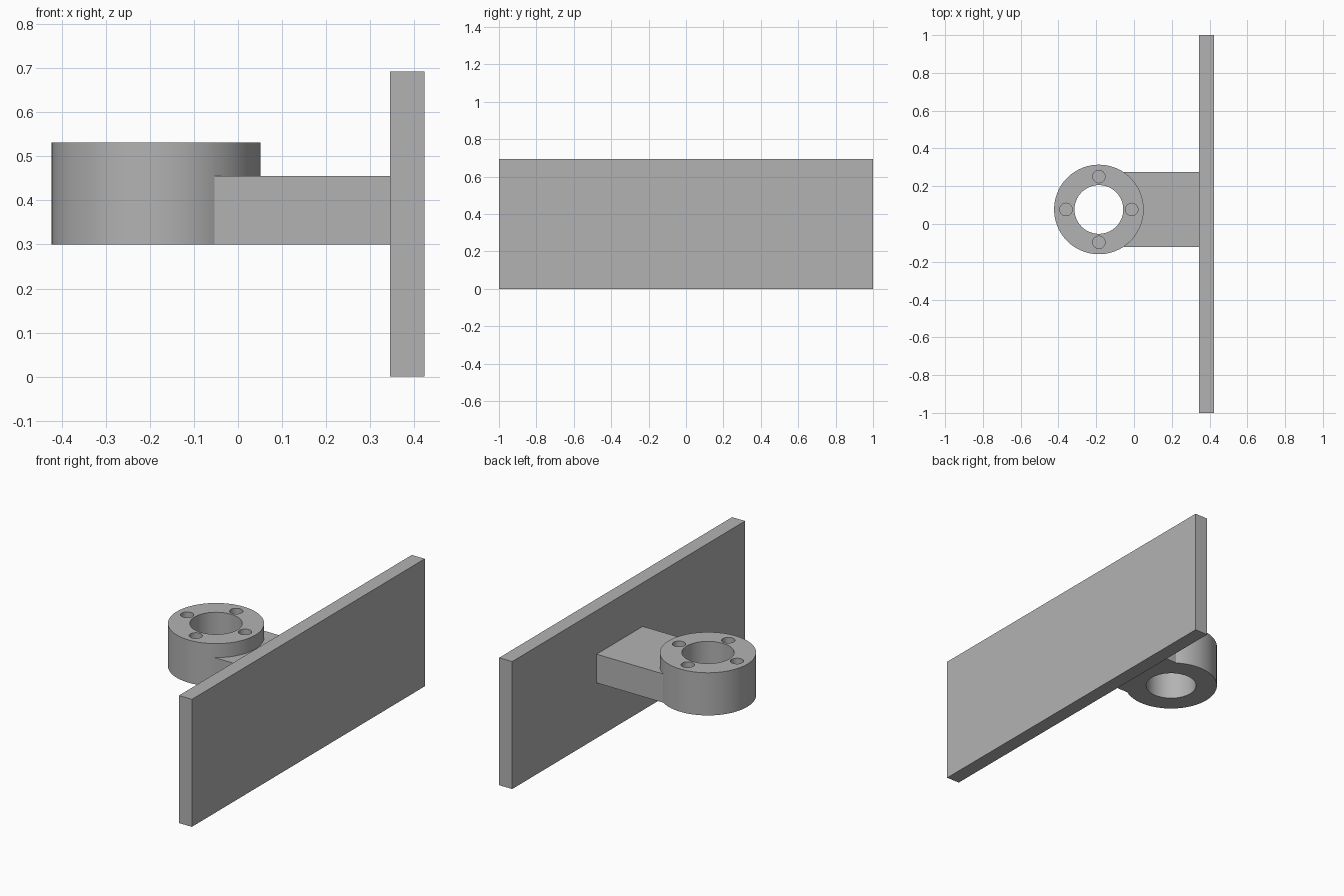
import bpy
import math

# Remove the default cube
cube = bpy.data.objects.get("Cube")
if cube:
    bpy.data.objects.remove(cube, do_unlink=True)

# Single grey material
GREY = (0.45, 0.45, 0.45, 1)
grey = bpy.data.materials.new("plain_grey")
grey.use_nodes = True
grey.diffuse_color = GREY
grey.node_tree.nodes["Principled BSDF"].inputs["Base Color"].default_value = GREY


def finish(name):
    ob = bpy.context.object
    ob.name = name
    ob.data.materials.append(grey)
    return ob


def box(name, x, y, z):
    """Box from (min, max) pairs on each axis."""
    bpy.ops.mesh.primitive_cube_add(size=1, location=[sum(p) / 2 for p in (x, y, z)])
    bpy.context.object.scale = [p[1] - p[0] for p in (x, y, z)]
    bpy.ops.object.transform_apply(location=False, rotation=False, scale=True)
    return finish(name)


def tube(name, x, y, radius, bottom, top, sides=96):
    bpy.ops.mesh.primitive_cylinder_add(vertices=sides, radius=radius, depth=top - bottom,
                                        location=(x, y, (top + bottom) / 2))
    return finish(name)


def combine(target, other, operation):
    """Apply a boolean and discard the helper."""
    mod = target.modifiers.new(operation.lower(), "BOOLEAN")
    mod.operation, mod.solver, mod.object = operation, "EXACT", other
    bpy.context.view_layer.objects.active = target
    bpy.ops.object.modifier_apply(modifier=mod.name)
    bpy.data.objects.remove(other, do_unlink=True)


CX, CY = -0.186, 0.077            # collar axis
BOTTOM, TOP = 0.30, 0.532         # collar height
PLATE_X = 0.345

# Upright back plate
box("mounting_plate", (PLATE_X, 0.423), (-1, 1), (0, 0.693))

# Collar joined to its arm
collar = tube("collar_and_arm", CX, CY, 0.237, BOTTOM, TOP)
arm = box("arm", (-0.053, PLATE_X), (CY - 0.198, CY + 0.198), (BOTTOM, 0.456))
combine(collar, arm, "UNION")

# Through bore
combine(collar, tube("bore", CX, CY, 0.129, BOTTOM - 0.1, TOP + 0.1), "DIFFERENCE")

# Four blind screw holes in the rim
for i in range(4):
    a = i * math.pi / 2
    hole = tube("screw_hole", CX + 0.174 * math.cos(a), CY + 0.174 * math.sin(a),
                0.033, TOP - 0.12, TOP + 0.1, 32)
    combine(collar, hole, "DIFFERENCE")

# Smooth the round walls, keep the rims sharp
bpy.ops.object.select_all(action="DESELECT")
collar.select_set(True)
bpy.context.view_layer.objects.active = collar
bpy.ops.object.shade_smooth_by_angle(angle=math.radians(30))
